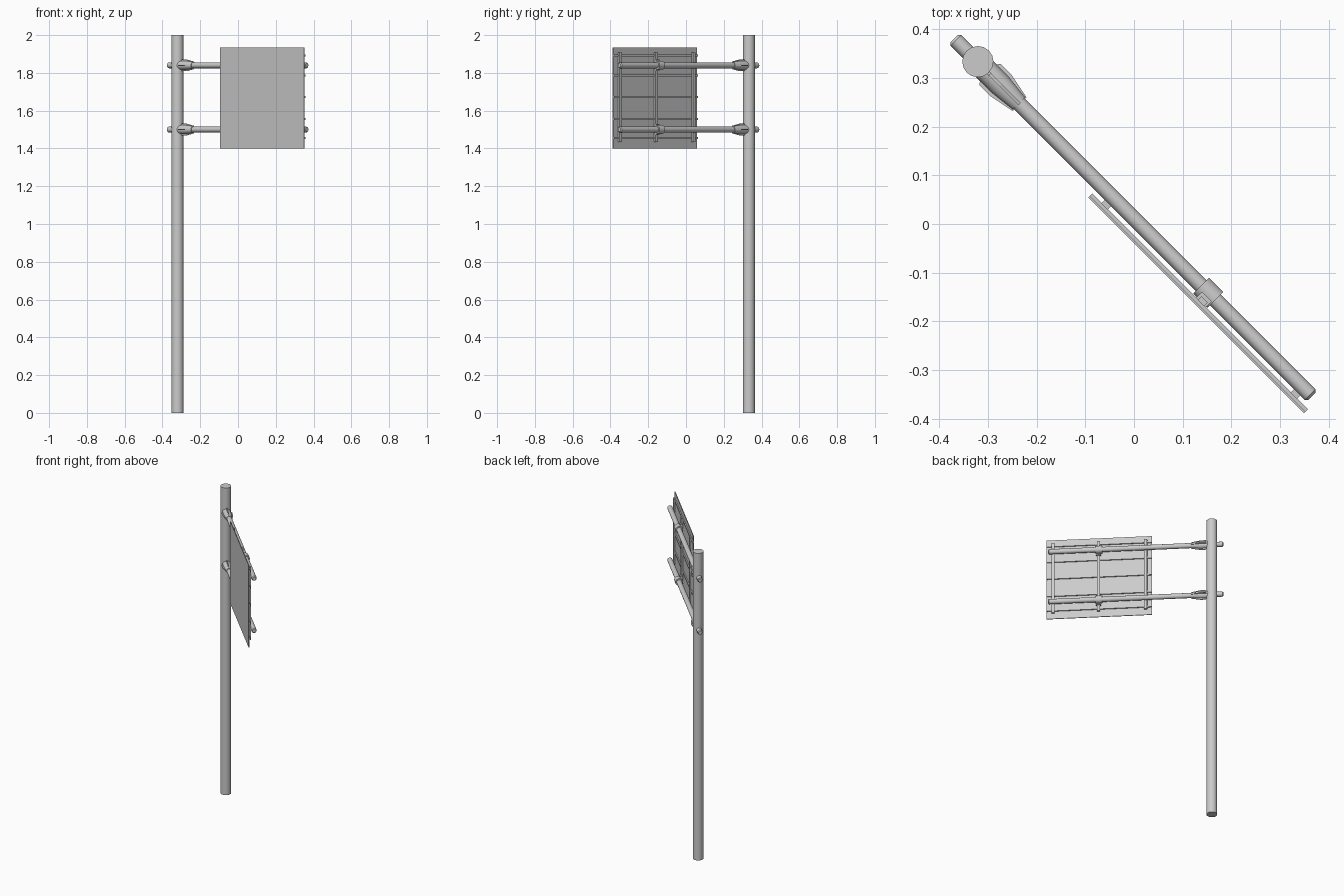
import bpy, bmesh, math
from mathutils import Matrix, Vector

if "Cube" in bpy.data.objects:
    bpy.data.objects.remove(bpy.data.objects["Cube"])

# Local frame: u along the arms, v towards the sign front, z up (turned 45 degrees)
S = math.sqrt(0.5)
FRAME = Matrix(((S, -S, 0, 0), (-S, -S, 0, 0), (0, 0, 1, 0), (0, 0, 0, 1)))
ARM_V = -0.008
ARM_Z = (1.5, 1.84)


def finish(name, bm, smooth=False):
    bm.transform(FRAME)
    bmesh.ops.recalc_face_normals(bm, faces=bm.faces)
    me = bpy.data.meshes.new(name)
    bm.to_mesh(me)
    bm.free()
    ob = bpy.data.objects.new(name, me)
    bpy.context.collection.objects.link(ob)
    if smooth:
        bpy.context.view_layer.objects.active = ob
        ob.select_set(True)
        bpy.ops.object.shade_smooth_by_angle(angle=math.radians(35))
        ob.select_set(False)
    return ob


def box(name, u0, u1, v0, v1, z0, z1):
    bm = bmesh.new()
    bmesh.ops.create_cube(bm, size=1)
    bm.transform(Matrix.Translation(((u0 + u1) / 2, (v0 + v1) / 2, (z0 + z1) / 2))
                 @ Matrix.Diagonal((u1 - u0, v1 - v0, z1 - z0, 1)))
    return finish(name, bm)


def lathe(name, profile, origin, axis, sides=16):
    """Capped turned solid; profile holds (distance along axis, radius)."""
    bm = bmesh.new()
    rings = []
    for d, r in profile:
        rings.append([bm.verts.new((r * math.cos(2 * math.pi * i / sides),
                                    r * math.sin(2 * math.pi * i / sides), d))
                      for i in range(sides)])
    for a, b in zip(rings, rings[1:]):
        for i in range(sides):
            j = (i + 1) % sides
            bm.faces.new((a[i], a[j], b[j], b[i]))
    bm.faces.new(rings[0])
    bm.faces.new(rings[-1])
    rot = Vector((0, 0, 1)).rotation_difference(Vector(axis)).to_matrix().to_4x4()
    bm.transform(Matrix.Translation(origin) @ rot)
    return finish(name, bm, True)


def fin(name, z, angle):
    """Tapered gusset plate radiating from the arm axis."""
    bm = bmesh.new()
    outline = [(-0.44, 0.01), (-0.426, 0.031), (-0.395, 0.031), (-0.34, 0.02), (-0.34, 0.01)]
    f = bm.faces.new([bm.verts.new((u, -0.003, r)) for u, r in outline])
    g = bmesh.ops.extrude_face_region(bm, geom=[f])
    bmesh.ops.translate(bm, vec=(0, 0.006, 0),
                        verts=[v for v in g["geom"] if isinstance(v, bmesh.types.BMVert)])
    bm.transform(Matrix.Translation((0, ARM_V, z)) @ Matrix.Rotation(angle, 4, 'X'))
    return finish(name, bm)


# Post
lathe("post", [(0, 0.032), (2, 0.032)], (-0.462, -0.009, 0), (0, 0, 1))

for k, z in enumerate(ARM_Z):
    tag = ("lower", "upper")[k]
    # Arm with softened ends, running through the post
    lathe(tag + "_arm", [(-0.53, 0.011), (-0.525, 0.0155), (0.503, 0.0155), (0.508, 0.011)],
          (0, ARM_V, z), (1, 0, 0))
    # Socket and gussets at the post
    lathe(tag + "_socket", [(-0.445, 0.024), (-0.395, 0.024), (-0.342, 0.018)],
          (0, ARM_V, z), (1, 0, 0))
    for i in range(4):
        fin(f"{tag}_gusset_{i}", z, i * math.pi / 2)
    # Clamp around the arm, with lugs onto the middle bar
    lathe(tag + "_clamp", [(0.187, 0.023), (0.228, 0.023)], (0, ARM_V, z), (1, 0, 0))
    box(tag + "_clamp_lug", 0.197, 0.225, 0.0, 0.016, z - 0.03, z + 0.03)

# Sign plate
box("sign_plate", -0.105, 0.521, 0.0235, 0.028, 1.4, 1.935)

# Horizontal stiffening rails
for i, z in enumerate((1.455, 1.555, 1.673, 1.787, 1.893)):
    box(f"rail_{i}", -0.105, 0.521, 0.0165, 0.0235, z - 0.005, z + 0.005)

# Vertical mounting bars
for name, u, h in (("inner_bar", -0.068, 0.009), ("middle_bar", 0.212, 0.009),
                   ("outer_bar", 0.481, 0.009)):
    box(name, u - h, u + h, 0.007, 0.0175, 1.434, 1.907)
